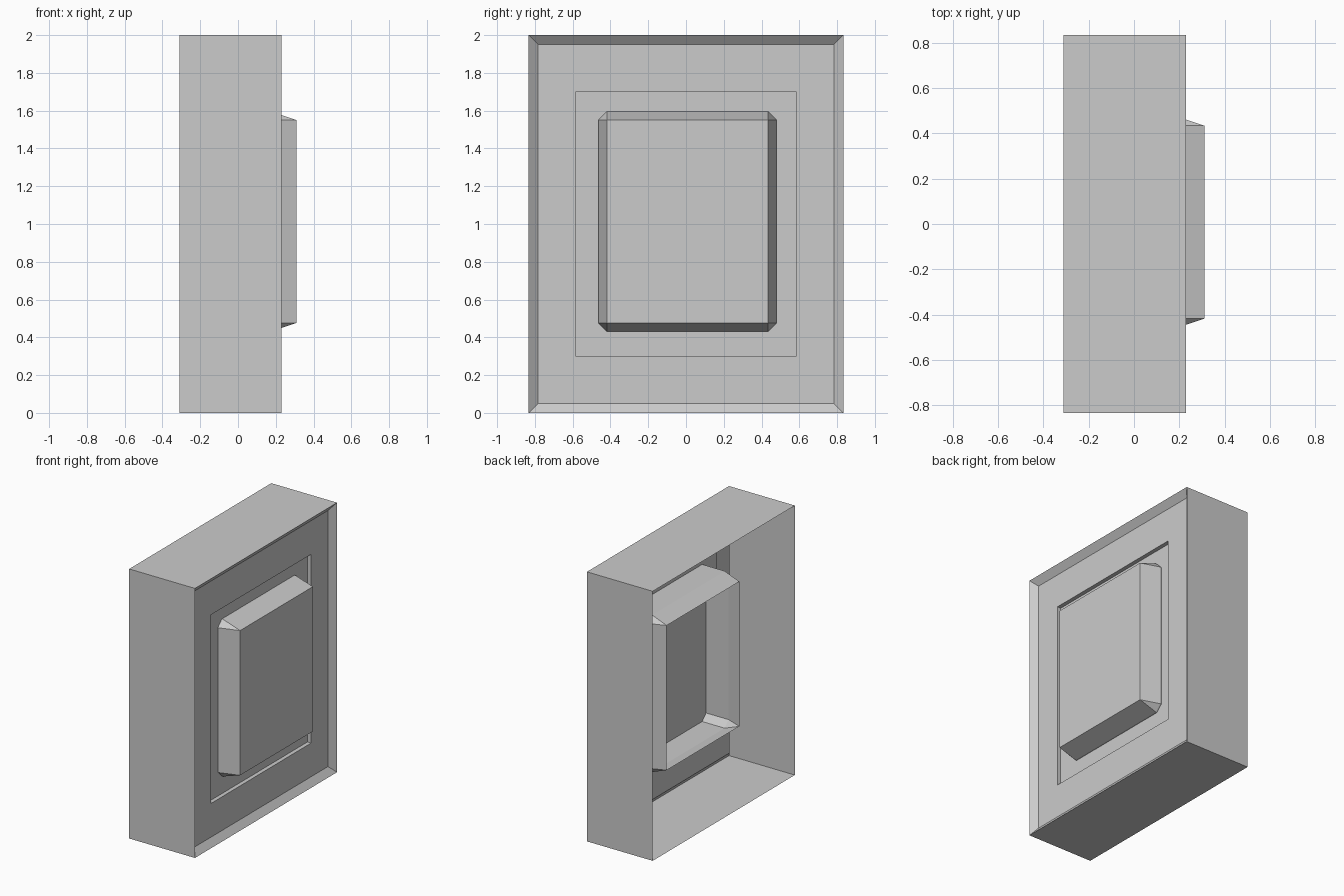
import bpy, bmesh

if "Cube" in bpy.data.objects:
    bpy.data.objects.remove(bpy.data.objects["Cube"])


def loft(name, loops, cap_end=None):
    """Skin a list of vertex loops; corners may collapse (repeated points are merged)."""
    bm = bmesh.new()
    rings = [[bm.verts.new(p) for p in loop] for loop in loops]
    n = len(rings[0])
    for a, b in zip(rings, rings[1:]):
        for i in range(n):
            j = (i + 1) % n
            bm.faces.new((a[i], a[j], b[j], b[i]))
    bm.faces.new(rings[-1])
    bmesh.ops.remove_doubles(bm, verts=bm.verts, dist=0.0005)
    mesh = bpy.data.meshes.new(name)
    bm.to_mesh(mesh)
    bm.free()
    obj = bpy.data.objects.new(name, mesh)
    bpy.context.collection.objects.link(obj)
    return obj


def rect(x, half_y, half_z):
    return [(x, sy * half_y, 1 + sz * half_z)
            for sy, sz in ((-1, -1), (1, -1), (1, 1), (-1, 1))]


def cut_rect(x, c, cy=0.008, cz=1.013, hy=0.426, hz=0.537):
    """Rectangle grown by c on every side with its corners cut at 45 degrees."""
    return [(x, cy + y, cz + z) for y, z in (
        (-hy, -hz - c), (hy, -hz - c), (hy + c, -hz), (hy + c, hz),
        (hy, hz + c), (-hy, hz + c), (-hy - c, hz), (-hy - c, -hz))]


# Wall box: open back, sloped rim, front panel and stepped recess
loft("switch_housing", [
    rect(-0.31, 0.833, 1.0),
    rect(0.23, 0.833, 1.0),
    rect(0.19, 0.783, 0.95),
    rect(0.19, 0.585, 0.70),
    rect(0.16, 0.585, 0.70),
])

# Hollow bevelled button, open at the back, passing through the recess floor
loft("push_button", [
    cut_rect(-0.145, 0.0),
    cut_rect(-0.025, 0.046),
    cut_rect(0.17, 0.046),
    cut_rect(0.31, 0.0),
])
